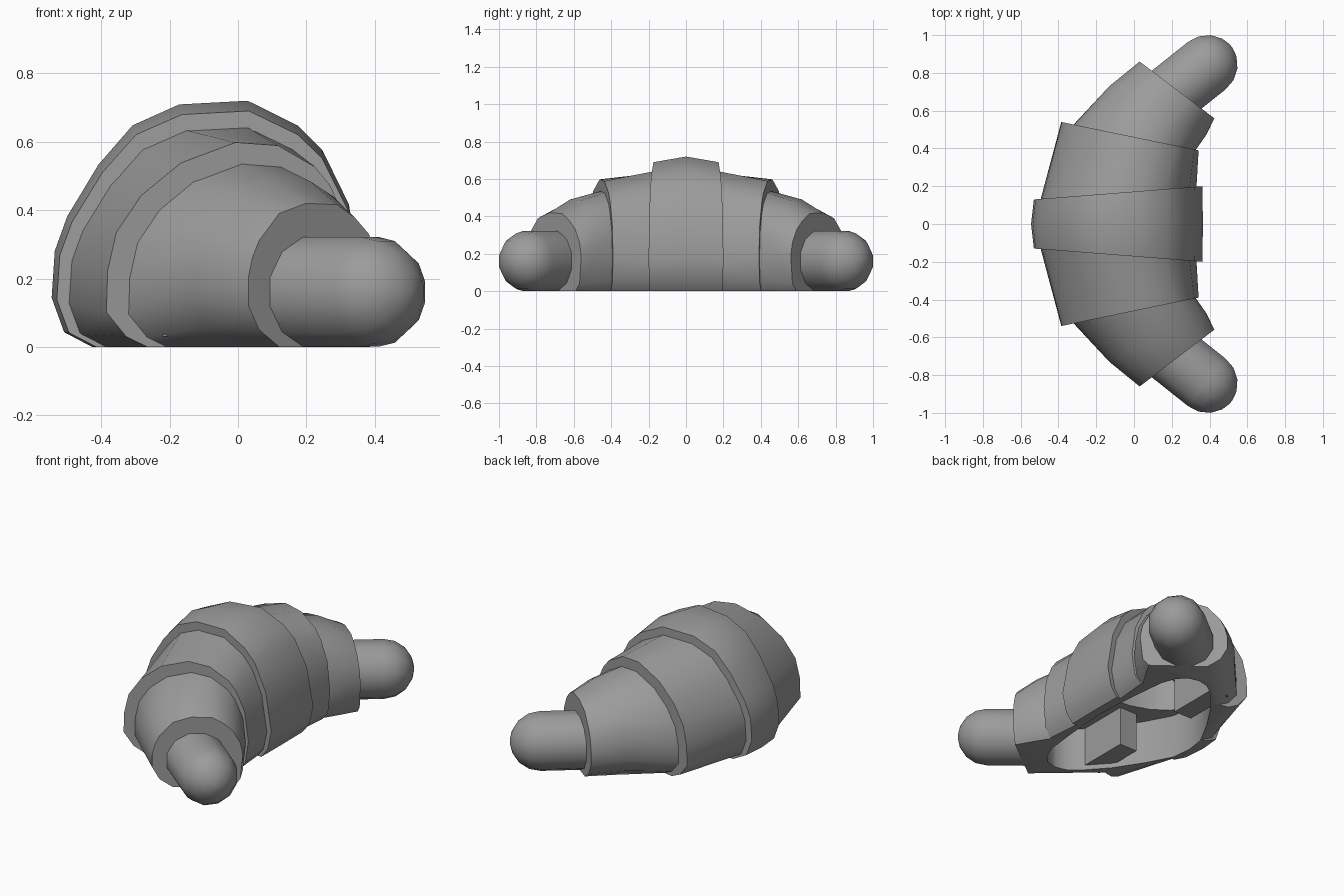
import bpy, bmesh, math
from mathutils import Vector, Matrix

cube = bpy.data.objects.get("Cube")
if cube:
    bpy.data.objects.remove(cube, do_unlink=True)

grey = bpy.data.materials.new("plain_grey")
grey.use_nodes = True
grey.diffuse_color = (0.33, 0.33, 0.33, 1)
grey.node_tree.nodes["Principled BSDF"].inputs["Base Color"].default_value = (0.33, 0.33, 0.33, 1)

# Cross-sections from outer foot, over the top, to inner foot
WIDE = [(.13, 0), (.04, .06), (0, .2), (.01, .39), (.05, .53), (.15, .74), (.26, .9), (.41, .985),
        (.63, 1), (.79, .9), (.87, .8), (.955, .58), (1, .25), (.97, .08), (.92, 0)]
MEDIUM = [(.165, 0), (.08, .05), (0, .17), (.005, .37), (.04, .56), (.14, .74), (.3, .9), (.52, 1),
          (.69, .985), (.84, .88), (.9, .79), (.97, .6), (1, .3), (.975, .08), (.92, 0)]
ROUND = [(.23, 0), (.08, .12), (0, .29), (0, .48), (.03, .62), (.08, .74), (.23, .93), (.43, 1),
         (.66, .99), (.79, .9), (.89, .79), (.97, .62), (1, .45), (.97, .1), (.9, 0)]


def finish(bm, name):
    bmesh.ops.recalc_face_normals(bm, faces=bm.faces)
    mesh = bpy.data.meshes.new(name)
    bm.to_mesh(mesh)
    bm.free()
    obj = bpy.data.objects.new(name, mesh)
    bpy.context.collection.objects.link(obj)
    mesh.materials.append(grey)
    return obj


def ring(outer, inner, height, profile):
    a, b = Vector((*outer, 0)), Vector((*inner, 0))
    return [a.lerp(b, u) + Vector((0, 0, v * height)) for u, v in profile]


def flip(points):
    return [Vector((p.x, -p.y, p.z)) for p in points]


def loft(name, rings):
    bm = bmesh.new()
    loops = [[bm.verts.new(p) for p in r] for r in rings]
    n = len(loops[0])
    for a, b in zip(loops, loops[1:]):
        for i in range(n):
            j = (i + 1) % n
            bm.faces.new((a[i], a[j], b[j], b[i]))
    bm.faces.new(loops[0])
    bm.faces.new(loops[-1])
    return finish(bm, name)


def prism(name, half, low, high):
    # Upright cutter from half a plan outline, mirrored front to back
    plan = half + [(x, -y) for x, y in reversed(half) if y > 0]
    return loft(name, [[Vector((x, y, z)) for x, y in plan] for z in (low, high)])


def capsule(name, side):
    # Round tip: half a sphere carried back along a straight barrel
    r, sides, turn = 0.166, 12, math.radians(38.5)
    axis = Vector((math.cos(turn), math.sin(turn) * side, 0))
    across = Vector((-axis.y, axis.x, 0))
    centre = Vector((.385, .838 * side, .161))
    stations = [(-.26, r)] + [(r * math.sin(a), r * math.cos(a))
                              for a in (math.radians(d) for d in (0, 22, 45, 68, 85))]
    angles = [2 * math.pi * (k + .5) / sides for k in range(sides)]
    return loft(name, [[centre + axis * d + across * rad * math.cos(t)
                        + Vector((0, 0, rad * math.sin(t))) for t in angles]
                       for d, rad in stations])


# Crescent body in overlapping bands
edge = ring((-.53, .13), (.362, .2), .69, WIDE)
bands = [loft("middle_band", [flip(edge), ring((-.545, 0), (.365, 0), .72, WIDE), edge])]
second = [ring((-.5, .11), (.33, .18), .645, WIDE), ring((-.385, .54), (.342, .39), .598, MEDIUM)]
third = [ring((-.335, .51), (.315, .375), .54, MEDIUM), ring((-.13, .73), (.385, .475), .49, ROUND),
         ring((.03, .86), (.425, .56), .42, ROUND)]
for side, word in ((1, "back"), (-1, "front")):
    put = (lambda p: p) if side > 0 else flip
    bands.append(loft(word + "_inner_band", [put(r) for r in second]))
    bands.append(loft(word + "_outer_band", [put(r) for r in third]))

# Hollow underside: a shallow crescent recess with a deeper pocket in the middle
recess = prism("recess_cutter", [(-.405, 0), (-.39, .12), (-.31, .27), (-.2, .44), (-.08, .575), (-.02, .62),
                                 (.05, .637), (.12, .62), (.17, .565), (.2, .48), (.22, .3), (.235, .12),
                                 (.24, 0)], -.05, .27)
pocket = prism("pocket_cutter", [(-.38, 0), (-.34, .08), (-.24, .15), (-.12, .19), (.05, .2), (.17, .17),
                                 (.22, .1), (.235, 0)], .2, .5)
for obj in bands:
    bpy.context.view_layer.objects.active = obj
    for cutter in (recess, pocket):
        cut = obj.modifiers.new("hollow", "BOOLEAN")
        cut.operation = "DIFFERENCE"
        cut.solver = "EXACT"
        cut.object = cutter
        bpy.ops.object.modifier_apply(modifier=cut.name)
for cutter in (recess, pocket):
    bpy.data.objects.remove(cutter, do_unlink=True)

# Rounded tips and the blocks inside the hollow
smooth = list(bands)
for side, word in ((1, "back"), (-1, "front")):
    smooth.append(capsule(word + "_tip", side))
    bm = bmesh.new()
    place = Matrix.Translation((-.16, .405 * side, .155)) @ Matrix.Diagonal((.12, .33, .25, 1))
    bmesh.ops.create_cube(bm, size=1, matrix=place)
    finish(bm, word + "_inside_block")

bpy.ops.object.select_all(action="DESELECT")
for obj in smooth:
    obj.select_set(True)
bpy.context.view_layer.objects.active = smooth[0]
bpy.ops.object.shade_smooth_by_angle(angle=math.radians(40))
